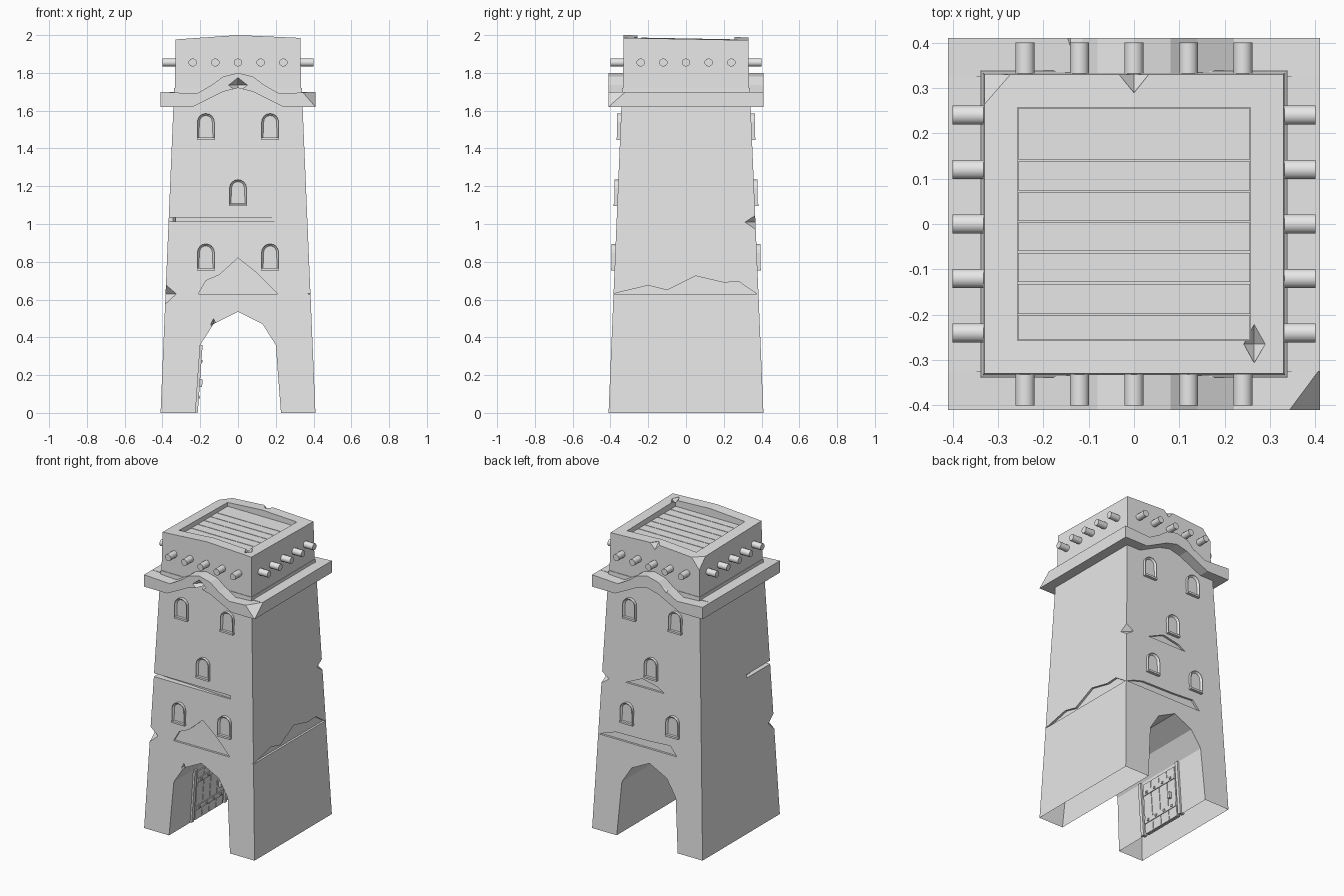
import bpy, bmesh, math
from mathutils import Matrix, Vector

cube = bpy.data.objects.get("Cube")
if cube:
    bpy.data.objects.remove(cube, do_unlink=True)

stone = bpy.data.materials.new("pale_grey_stone")
stone.use_nodes = True
GREY = (0.8, 0.8, 0.8, 1)
stone.diffuse_color = GREY
stone.node_tree.nodes["Principled BSDF"].inputs["Base Color"].default_value = GREY

TURN = {"front": 0, "right": 90, "back": 180, "left": 270}


def wall(z):
    """Distance of the tapering wall from the centre at a height."""
    return 0.41 - 0.042 * z


def finish(name, bm, side="front"):
    bm.transform(Matrix.Rotation(math.radians(TURN[side]), 4, "Z"))
    bmesh.ops.recalc_face_normals(bm, faces=bm.faces)
    mesh = bpy.data.meshes.new(name)
    bm.to_mesh(mesh)
    bm.free()
    mesh.materials.append(stone)
    ob = bpy.data.objects.new(name, mesh)
    bpy.context.scene.collection.objects.link(ob)
    return ob


def loft(a, b):
    """Solid between two matching outlines."""
    bm = bmesh.new()
    va, vb = [bm.verts.new(p) for p in a], [bm.verts.new(p) for p in b]
    bm.faces.new(va)
    bm.faces.new(vb[::-1])
    for i in range(len(va)):
        j = (i + 1) % len(va)
        bm.faces.new((va[i], vb[i], vb[j], va[j]))
    return bm


def prism(pts, out, inner):
    """Outline in (sideways, up), between two distances from the centre."""
    return loft([(u, -out, z) for u, z in pts], [(u, -inner, z) for u, z in pts])


def box(name, lo, hi, side="front"):
    pts = [(lo[0], lo[2]), (hi[0], lo[2]), (hi[0], hi[2]), (lo[0], hi[2])]
    return finish(name, prism(pts, -lo[1], -hi[1]), side)


def square(h, z):
    return [(-h, -h, z), (h, -h, z), (h, h, z), (-h, h, z)]


def chip(centre, size):
    """Eight-sided cutter for broken corners."""
    bm = bmesh.new()
    for axis in range(3):
        for s in (-1, 1):
            p = Vector(centre)
            p[axis] += s * size[axis]
            bm.verts.new(p)
    bmesh.ops.convex_hull(bm, input=bm.verts)
    return finish("cutter", bm)


def patch(pts, side):
    """Shallow cutter that follows the slope of the wall."""
    bm = loft([(u, -wall(z) - 0.05, z) for u, z in pts],
              [(u, -wall(z) + 0.014, z) for u, z in pts])
    return finish("cutter", bm, side)


def carve(ob, cutters):
    bpy.context.view_layer.objects.active = ob
    for c in cutters:
        c.hide_render = True
        mod = ob.modifiers.new("carve", "BOOLEAN")
        mod.operation, mod.solver, mod.object = "DIFFERENCE", "EXACT", c
        bpy.ops.object.modifier_apply(modifier=mod.name)
        bpy.data.objects.remove(c, do_unlink=True)


# Tapering tower with gateway, cracks and broken plaster
tower = finish("tower_walls", loft(square(wall(0), 0), square(wall(1.72), 1.72)))
gate = [(-0.232, -0.1), (-0.2, 0.36), (-0.13, 0.47), (0, 0.535),
        (0.13, 0.47), (0.2, 0.36), (0.235, -0.1)]
crack = [(0.2, -0.36), (-0.15, -0.335), (-0.33, -0.33), (-0.345, -0.12),
         (-0.5, -0.12), (-0.5, -0.5), (0.2, -0.5)]
carve(tower, [
    finish("cutter", prism(gate, 0.6, -0.6)),
    finish("cutter", loft([(x, y, 1.012) for x, y in crack],
                          [(x, y, 1.034) for x, y in crack])),
    patch([(-0.21, 0.63), (0.21, 0.63), (0.15, 0.69), (0.1, 0.74), (0, 0.82),
           (-0.1, 0.73), (-0.17, 0.7)], "front"),
    patch([(-0.388, 0.63), (0.375, 0.63), (0.28, 0.695), (0.2, 0.69), (0.05, 0.725),
           (-0.1, 0.65), (-0.2, 0.675)], "right"),
    patch([(-0.375, 0.63), (0.2, 0.63), (0.15, 0.69), (0, 0.68), (-0.25, 0.675),
           (-0.32, 0.655)], "back"),
    patch([(-0.19, 1.02), (0.1, 1.02), (0.05, 1.05), (-0.07, 1.075)], "back"),
    chip((-0.4, -0.4, 0.63), (0.09, 0.09, 0.08)),
    chip((0.4, 0.4, 1.01), (0.12, 0.12, 0.08)),
    chip((0.42, 0.42, 0.9), (0.07, 0.07, 0.5)),
    chip((-0.13, -0.41, 0.47), (0.025, 0.05, 0.05)),
])
# The underside of the tower is open
bm = bmesh.new()
bm.from_mesh(tower.data)
bmesh.ops.delete(bm, geom=[f for f in bm.faces if f.calc_center_median().z < 0.001],
                 context="FACES")
bm.to_mesh(tower.data)
bm.free()

# Cornice, arched at front and back
right_half = [(0.41, 1.62), (0.41, 1.7), (0.22, 1.69), (0.14, 1.735), (0.08, 1.78), (0, 1.8)]
under = [(-0.24, 1.62), (-0.08, 1.7), (0, 1.72), (0.08, 1.7), (0.24, 1.62)]
arch = right_half + [(-x, z) for x, z in right_half[-2::-1]] + under
for side in ("front", "back"):
    slab = finish(side + "_cornice", prism(arch, 0.41, 0.325), side)
    if side == "front":
        carve(slab, [chip((0.41, -0.41, 1.7), (0.07, 0.09, 0.08)),
                     chip((0, -0.41, 1.735), (0.05, 0.06, 0.04))])
    else:
        carve(slab, [chip((-0.14, 0.41, 1.755), (0.03, 0.06, 0.03))])
for side in ("right", "left"):
    box(side + "_cornice", (-0.325, -0.41, 1.62), (0.325, -0.325, 1.7), side)

# Parapet block with worn top and sunken roof
crest = [(-0.335, 1.65), (0.335, 1.65), (0.335, 1.985), (0, 2.0), (-0.335, 1.977)]
bm = prism(crest, 0.335, -0.335)
for v in bm.verts:
    if v.co.z > 1.9:
        v.co.x *= 0.985
        v.co.y *= 0.985
        if v.co.y > 0:
            v.co.z -= 0.012
parapet = finish("parapet", bm)
carve(parapet, [
    finish("cutter", loft(square(0.257, 1.935), square(0.257, 2.1))),
    chip((-0.33, 0.34, 1.98), (0.075, 0.09, 0.09)),
    chip((0, 0.345, 1.985), (0.045, 0.06, 0.05)),
    chip((0.265, -0.265, 1.985), (0.025, 0.045, 0.03)),
])

# Roof boards
joints = [-0.257, -0.2, -0.13, -0.062, 0.005, 0.072, 0.14, 0.257]
for i, (a, b) in enumerate(zip(joints, joints[1:])):
    box(f"roof_board_{i + 1}", (-0.256, a + 0.002, 1.93), (0.256, b - 0.002, 1.947))

# Beam ends around the parapet
for side in TURN:
    for i in range(5):
        bm = bmesh.new()
        bmesh.ops.create_cone(bm, cap_ends=True, segments=10, radius1=0.022,
                              radius2=0.022, depth=0.09)
        bm.transform(Matrix.Translation((0.12 * (i - 2), -0.355, 1.855))
                     @ Matrix.Rotation(math.pi / 2, 4, "X"))
        beam = finish(f"{side}_beam_{i + 1}", bm, side)
        for f in beam.data.polygons:
            f.use_smooth = len(f.vertices) == 4

# Arched windows with raised frames and sills
for side in ("front", "back"):
    for i, (u, z) in enumerate([(-0.17, 0.76), (0.17, 0.76), (0, 1.1), (-0.17, 1.45), (0.17, 1.45)]):
        pts = [(u - 0.045, z), (u + 0.045, z)]
        for k in range(9):
            a = math.pi * k / 8
            pts.append((u + 0.045 * math.cos(a), z + 0.09 + 0.045 * math.sin(a)))
        face = wall(z) + 0.016
        bm = prism(pts, face, face - 0.04)
        bmesh.ops.recalc_face_normals(bm, faces=bm.faces)
        front = [f for f in bm.faces if f.normal.y < -0.9]
        bmesh.ops.inset_region(bm, faces=front, thickness=0.011, depth=-0.012)
        finish(f"{side}_window_{i + 1}", bm, side)
        box(f"{side}_sill_{i + 1}", (u - 0.048, -face - 0.004, z - 0.006),
            (u + 0.048, -face + 0.03, z + 0.007), side)

# Studded plank door on the inner wall of the gateway
lean = Matrix.Translation((-0.225, 0, 0)) @ Matrix.Rotation(0.071, 4, "Y")
door = [box(f"door_plank_{i + 1}", (-0.02, 0.075 * i - 0.148, 0.003),
            (0.006, 0.075 * i - 0.077, 0.34)) for i in range(4)]
door += [box("door_post_" + n, (-0.02, y - 0.012, 0.003), (0.012, y + 0.012, 0.36))
         for n, y in (("front", -0.175), ("back", 0.175))]
for n, z in (("lower", 0.07), ("upper", 0.26)):
    door.append(box(f"door_{n}_band", (0, -0.148, z), (0.011, 0.148, z + 0.03)))
    for i in range(4):
        y = 0.075 * i - 0.112
        door.append(box(f"door_{n}_stud_{i + 1}", (0.005, y - 0.007, z + 0.008),
                        (0.017, y + 0.007, z + 0.022)))
door.append(box("door_handle", (0, 0.09, 0.14), (0.025, 0.11, 0.18)))
for part in door:
    part.data.transform(lean)
